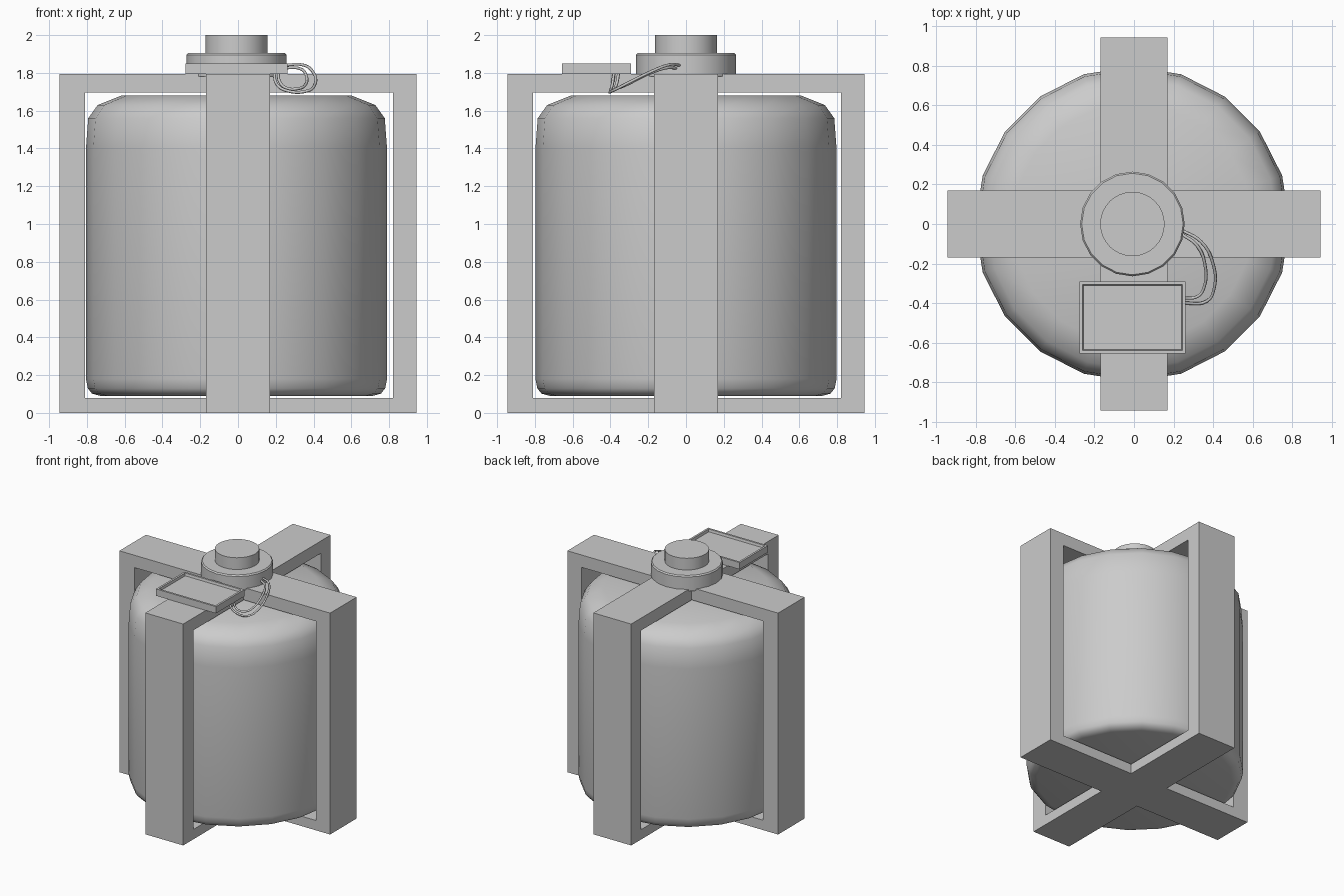
import bpy, bmesh, math
from mathutils import Vector

if "Cube" in bpy.data.objects:
    bpy.data.objects.remove(bpy.data.objects["Cube"])

CX = -0.008  # the tank and cap sit a touch left of the frame


def make_object(name, bm):
    bmesh.ops.recalc_face_normals(bm, faces=bm.faces)
    mesh = bpy.data.meshes.new(name)
    bm.to_mesh(mesh)
    bm.free()
    obj = bpy.data.objects.new(name, mesh)
    bpy.context.collection.objects.link(obj)
    return obj


def lathe(name, profile, sides, angle=None):
    """Spin an (r, z) profile into a capped solid."""
    bm = bmesh.new()
    rings = []
    for r, z in profile:
        rings.append([bm.verts.new((CX + r * math.cos(2 * math.pi * i / sides),
                                    r * math.sin(2 * math.pi * i / sides), z))
                      for i in range(sides)])
    for a, b in zip(rings, rings[1:]):
        for i in range(sides):
            j = (i + 1) % sides
            bm.faces.new((a[i], a[j], b[j], b[i]))
    bm.faces.new(rings[0][::-1])
    bm.faces.new(rings[-1])
    obj = make_object(name, bm)
    if angle:
        bpy.ops.object.select_all(action='DESELECT')
        obj.select_set(True)
        bpy.context.view_layer.objects.active = obj
        bpy.ops.object.shade_smooth_by_angle(angle=math.radians(angle))
    return obj


def frame_loop(name, along_y):
    """Rectangular loop with a square opening, running along x or y."""
    outer = [(-0.945, 0), (0.945, 0), (0.945, 1.795), (-0.945, 1.795)]
    inner = [(-0.81, 0.08), (0.82, 0.08), (0.82, 1.695), (-0.81, 1.695)]
    bm = bmesh.new()

    def ring(points, w):
        return [bm.verts.new((w, u, z) if along_y else (u, w, z)) for u, z in points]

    of, nf = ring(outer, -0.17), ring(inner, -0.17)
    ob, nb = ring(outer, 0.17), ring(inner, 0.17)
    for a, b in ((of, nf), (ob, nb), (of, ob), (nf, nb)):
        for i in range(4):
            j = (i + 1) % 4
            bm.faces.new((a[i], a[j], b[j], b[i]))
    return make_object(name, bm)


# Crossed frame: two loops joined
frame = frame_loop("frame", False)
other = frame_loop("frame_helper", True)
other.hide_render = True
mod = frame.modifiers.new("join", 'BOOLEAN')
mod.operation = 'UNION'
mod.solver = 'EXACT'
mod.object = other
bpy.context.view_layer.objects.active = frame
bpy.ops.object.modifier_apply(modifier=mod.name)
bpy.data.objects.remove(other)

# Tank with rounded rims
lathe("tank", [(0.72, 0.09), (0.765, 0.102), (0.787, 0.13), (0.797, 0.18),
               (0.797, 1.40), (0.785, 1.56), (0.735, 1.63), (0.61, 1.68)], 20, 50)

# Cap and knob
lathe("cap", [(0.265, 1.78), (0.265, 1.895), (0.257, 1.905)], 20, 30)
lathe("cap_knob", [(0.163, 1.89), (0.163, 2.0)], 32, 30)

# Display panel with recessed screen
bm = bmesh.new()
bmesh.ops.create_cube(bm, size=1)
bmesh.ops.scale(bm, vec=(0.538, 0.365, 0.055), verts=bm.verts)
bmesh.ops.translate(bm, vec=(CX, -0.473, 1.8225), verts=bm.verts)
bm.faces.ensure_lookup_table()
top = max(bm.faces, key=lambda f: f.calc_center_median().z)
bmesh.ops.inset_region(bm, faces=[top], thickness=0.023)
bmesh.ops.inset_region(bm, faces=[top], thickness=0.006, depth=-0.02)
make_object("display_panel", bm)


# Wires looping from the cap to the underside of the panel
def wire(name, points):
    curve = bpy.data.curves.new(name, 'CURVE')
    curve.dimensions = '3D'
    curve.bevel_depth = 0.008
    curve.bevel_resolution = 1
    curve.resolution_u = 5
    curve.use_fill_caps = True
    spline = curve.splines.new('BEZIER')
    spline.bezier_points.add(len(points) - 1)
    for bp, p in zip(spline.bezier_points, points):
        bp.co = Vector(p)
        bp.handle_left_type = bp.handle_right_type = 'AUTO'
    obj = bpy.data.objects.new(name, curve)
    bpy.context.collection.objects.link(obj)


wire("outer_wire", [(0.24, -0.03, 1.84), (0.34, -0.09, 1.843), (0.40, -0.20, 1.80),
                    (0.405, -0.33, 1.735), (0.37, -0.39, 1.705), (0.26, -0.40, 1.705),
                    (0.205, -0.39, 1.74), (0.19, -0.38, 1.81)])
wire("inner_wire", [(0.24, -0.05, 1.825), (0.32, -0.11, 1.825), (0.36, -0.21, 1.79),
                    (0.355, -0.32, 1.735), (0.325, -0.365, 1.718), (0.26, -0.375, 1.718),
                    (0.222, -0.365, 1.75), (0.212, -0.355, 1.81)])
